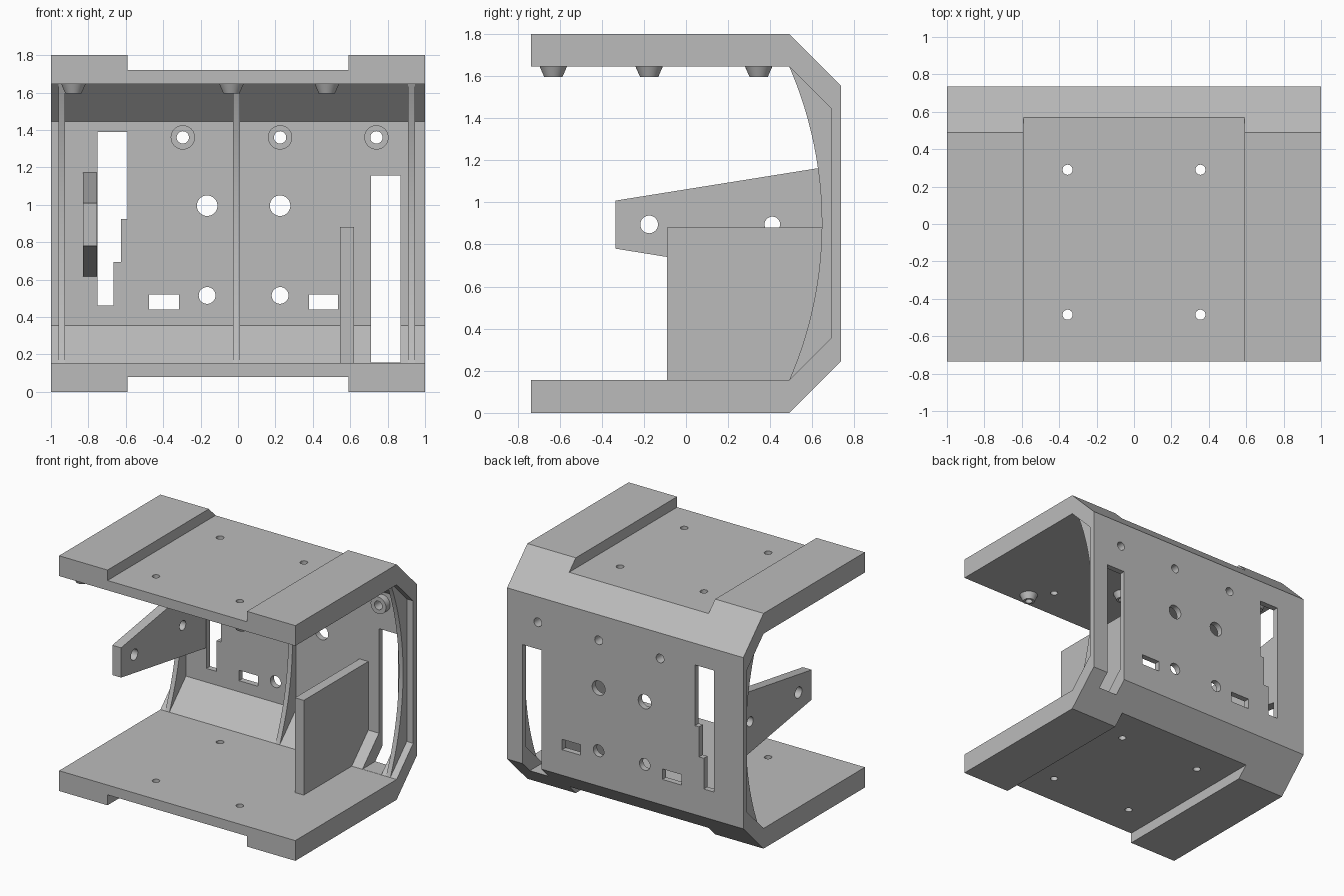
import bpy
import bmesh
import math
from mathutils import Matrix, Vector

if "Cube" in bpy.data.objects:
    bpy.data.objects.remove(bpy.data.objects["Cube"], do_unlink=True)

grey = bpy.data.materials.new("light grey plastic")
grey.use_nodes = True
COLOUR = (0.5, 0.5, 0.5, 1)
grey.diffuse_color = COLOUR
grey.node_tree.nodes["Principled BSDF"].inputs["Base Color"].default_value = COLOUR


def finish(name, bm):
    bmesh.ops.recalc_face_normals(bm, faces=bm.faces)
    mesh = bpy.data.meshes.new(name)
    bm.to_mesh(mesh)
    bm.free()
    mesh.materials.append(grey)
    obj = bpy.data.objects.new(name, mesh)
    bpy.context.collection.objects.link(obj)
    return obj


def prism(name, points, start, end, axis="x"):
    """Extrude a (y, z) outline along x, or an (x, z) outline along y."""
    bm = bmesh.new()
    if axis == "x":
        verts = [bm.verts.new((start, a, b)) for a, b in points]
        step = Vector((end - start, 0, 0))
    else:
        verts = [bm.verts.new((a, start, b)) for a, b in points]
        step = Vector((0, end - start, 0))
    face = bm.faces.new(verts)
    out = bmesh.ops.extrude_face_region(bm, geom=[face])
    moved = [g for g in out["geom"] if isinstance(g, bmesh.types.BMVert)]
    bmesh.ops.translate(bm, verts=moved, vec=step)
    return finish(name, bm)


def box(name, x, y, z):
    return prism(name, [(y[0], z[0]), (y[1], z[0]), (y[1], z[1]), (y[0], z[1])], *x)


def rod(name, a, b, r1, r2=None):
    """Cylinder or cone from point a to point b."""
    a, b = Vector(a), Vector(b)
    turn = (b - a).to_track_quat("Z", "Y").to_matrix().to_4x4()
    bm = bmesh.new()
    bmesh.ops.create_cone(bm, cap_ends=True, segments=32, radius1=r1,
                          radius2=r1 if r2 is None else r2, depth=(b - a).length,
                          matrix=Matrix.Translation((a + b) / 2) @ turn)
    return finish(name, bm)


def cut(target, cutters):
    """Subtract the cutters, then discard them."""
    bpy.context.view_layer.objects.active = target
    for cutter in cutters:
        mod = target.modifiers.new("cut", "BOOLEAN")
        mod.operation, mod.solver, mod.object = "DIFFERENCE", "EXACT", cutter
        bpy.ops.object.modifier_apply(modifier=mod.name)
        bpy.data.objects.remove(cutter, do_unlink=True)


def smooth(obj):
    bpy.ops.object.select_all(action="DESELECT")
    obj.select_set(True)
    bpy.context.view_layer.objects.active = obj
    bpy.ops.object.shade_smooth_by_angle(angle=math.radians(25))


# C-shaped shell with chamfered back corners
HEIGHT, FRONT, BACK, WALL, KNEE = 1.8, -0.735, 0.735, 0.69, 0.49
lower_out = [(FRONT, 0), (KNEE, 0), (BACK, 0.245)]
lower_in = [(WALL, 0.355), (KNEE, 0.155), (FRONT, 0.155)]
flip = lambda pts: [(y, HEIGHT - z) for y, z in reversed(pts)]
shell = prism("shell", lower_out + flip(lower_out) + flip(lower_in) + lower_in, -1, 1)

# Shallow channels in the outside of both plates
cutters = [box("channel", (-0.59, 0.59), (-1, 1), z) for z in ((-0.2, 0.08), (1.72, 2))]

# Screw holes through both plates
for x in (-0.355, 0.355):
    for y in (-0.485, 0.29):
        cutters.append(rod("screw_hole", (x, y, -0.1), (x, y, 1.9), 0.027))

# Back wall openings: stepped window, tall window, two slots
stepped = [(-0.75, 0.46), (-0.665, 0.46), (-0.665, 0.695), (-0.625, 0.695),
           (-0.625, 0.925), (-0.59, 0.925), (-0.59, 1.39), (-0.75, 1.39)]
cutters.append(prism("stepped_window", stepped, 0.5, 0.9, "y"))
cutters.append(box("tall_window", (0.71, 0.87), (0.4, 0.9), (0.156, 1.155)))
for x in ((-0.475, -0.315), (0.38, 0.535)):
    cutters.append(box("slot", x, (0.6, 0.9), (0.44, 0.52)))

# Back wall round holes
for x in (-0.165, 0.225):
    for z, r in ((0.995, 0.055), (0.515, 0.045)):
        cutters.append(rod("wall_hole", (x, 0.6, z), (x, 0.9, z), r))
BOSS_X, BOSS_Z = (-0.295, 0.225, 0.74), 1.36
for x in BOSS_X:
    cutters.append(rod("boss_hole", (x, 0.6, BOSS_Z), (x, 0.9, BOSS_Z), 0.033))
cut(shell, cutters)
smooth(shell)

# Ring bosses on the inside of the back wall
for x in BOSS_X:
    boss = rod("wall_boss", (x, 0.64, BOSS_Z), (x, WALL, BOSS_Z), 0.065)
    cut(boss, [rod("boss_hole", (x, 0.6, BOSS_Z), (x, 0.8, BOSS_Z), 0.033)])
    smooth(boss)

# Tapered standoffs hanging from the top plate
for x, y in ((-0.88, -0.63), (0.475, -0.63), (-0.035, -0.175), (-0.88, 0.345), (0.475, 0.345)):
    stud = rod("standoff", (x, y, 1.645), (x, y, 1.595), 0.065, 0.043)
    cut(stud, [rod("standoff_hole", (x, y, 1.58), (x, y, 1.64), 0.027)])
    smooth(stud)

# Curved stiffening ribs along the back wall
HALF, SAG = 0.745, 0.155
radius = (HALF ** 2 + SAG ** 2) / (2 * SAG)
sweep = math.asin(HALF / radius)
arc = []
for i in range(33):
    t = sweep * (1 - i / 16)
    arc.append((KNEE + SAG - radius * (1 - math.cos(t)), HEIGHT / 2 + radius * math.sin(t)))
for x in (-0.942, -0.008, 0.928):
    smooth(prism("rib", arc + [(WALL, 0.355), (WALL, HEIGHT - 0.355)], x - 0.018, x + 0.018))

# Upright divider on the floor, with its rear foot following the chamfer
prism("divider", [(-0.09, 0.155), (KNEE, 0.155), (WALL, 0.355), (WALL, 0.88), (-0.09, 0.88)],
      0.545, 0.62)

# Tapered arm reaching forward from the back wall
arm = prism("arm", [(-0.335, 0.78), (WALL, 0.615), (WALL, 1.172), (-0.335, 1.008)], -0.83, -0.755)
cut(arm, [rod("arm_hole", (-0.9, y, 0.895), (-0.7, y, 0.895), r)
          for y, r in ((-0.175, 0.042), (0.41, 0.037))])
smooth(arm)
